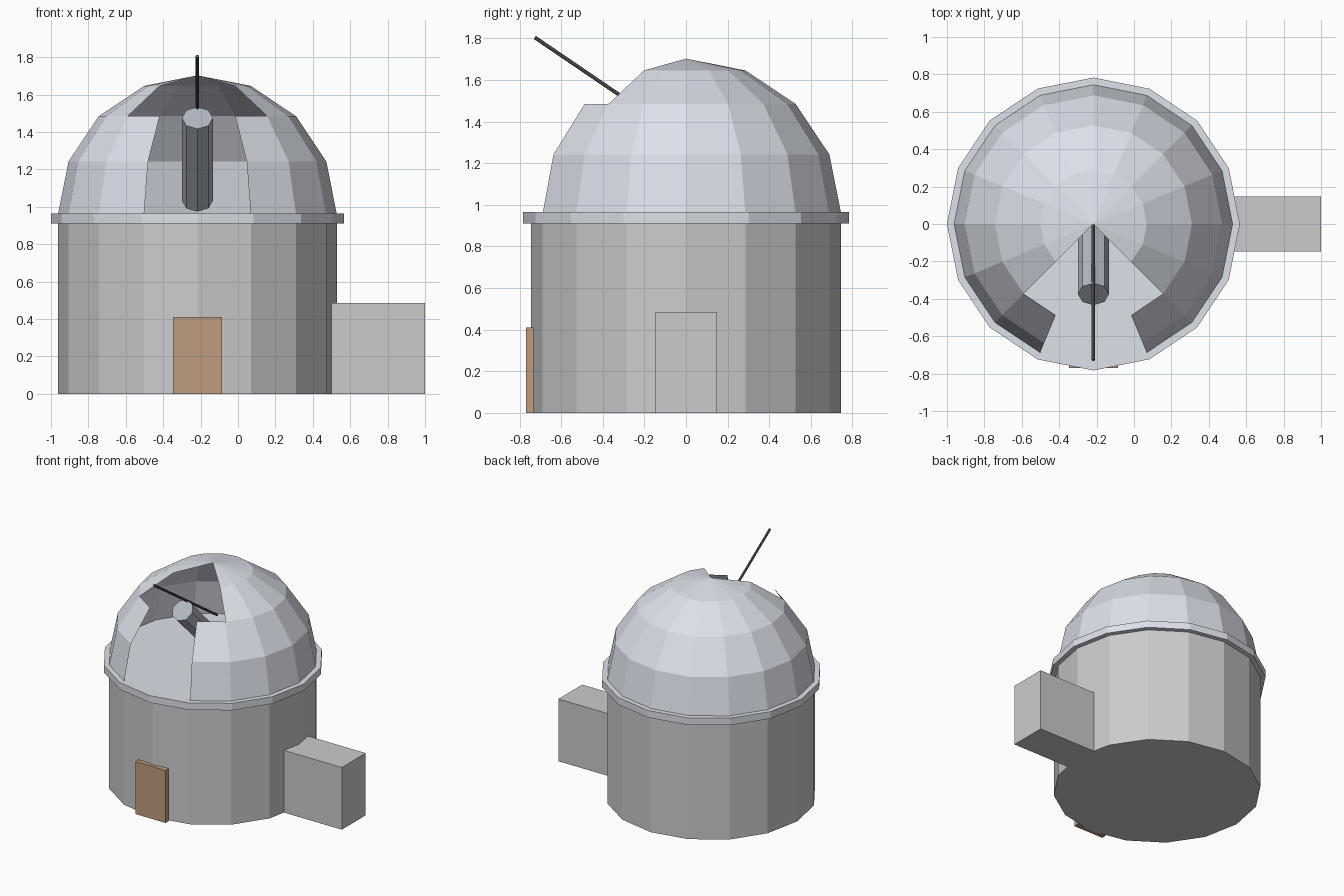
import bpy, bmesh, math
from mathutils import Vector, Matrix

if "Cube" in bpy.data.objects:
    bpy.data.objects.remove(bpy.data.objects["Cube"])

CX = -0.217      # axis of the round building
R = 0.746        # drum and dome radius
SIDES = 16


def material(name, rgb):
    m = bpy.data.materials.new(name)
    m.diffuse_color = (*rgb, 1)
    m.use_nodes = True
    m.node_tree.nodes["Principled BSDF"].inputs["Base Color"].default_value = m.diffuse_color
    return m


def finish(bm, name, mat=None):
    bmesh.ops.recalc_face_normals(bm, faces=bm.faces)
    me = bpy.data.meshes.new(name)
    bm.to_mesh(me)
    bm.free()
    ob = bpy.data.objects.new(name, me)
    bpy.context.collection.objects.link(ob)
    if mat:
        me.materials.append(mat)
    return ob


def rod(name, a, b, r, sides, mat=None):
    """Closed prism running from point a to point b."""
    a, b = Vector(a), Vector(b)
    d = b - a
    turn = Vector((0, 0, 1)).rotation_difference(d).to_matrix().to_4x4()
    bm = bmesh.new()
    bmesh.ops.create_cone(bm, cap_ends=True, segments=sides, radius1=r, radius2=r,
                          depth=d.length, matrix=Matrix.Translation((a + b) / 2) @ turn)
    return finish(bm, name, mat)


def box(name, lo, hi, mat=None):
    lo, hi = Vector(lo), Vector(hi)
    bm = bmesh.new()
    bmesh.ops.create_cube(bm, size=1, matrix=Matrix.Translation((lo + hi) / 2)
                          @ Matrix.Diagonal((*(hi - lo), 1)))
    return finish(bm, name, mat)


metal = material("dome_metal", (0.72, 0.75, 0.82))
dark = material("telescope_grey", (0.45, 0.48, 0.54))
black = material("dark_metal", (0.12, 0.12, 0.13))
brown = material("door_wood", (0.52, 0.34, 0.21))

# Round building and the rim that carries the dome
rod("drum_wall", (CX, 0, 0), (CX, 0, 0.92), R, SIDES)
rod("dome_rim", (CX, 0, 0.91), (CX, 0, 0.965), 0.783, SIDES, metal)

# Open-shell dome; the slit is narrow in the lower rows and wide in the upper rows
bm = bmesh.new()
Z0 = 0.957
rings = []
for row in range(4):
    t = math.radians(22.5 * row)
    r, z = R * math.cos(t), Z0 + R * math.sin(t)
    rings.append([bm.verts.new((CX + r * math.sin(i * math.tau / SIDES),
                                -r * math.cos(i * math.tau / SIDES), z))
                  for i in range(SIDES)])
apex = bm.verts.new((CX, 0, Z0 + R))
for row in range(4):
    gap = 1 if row < 2 else 2
    for i in range(gap, SIDES - gap):
        j = (i + 1) % SIDES
        if row < 3:
            bm.faces.new((rings[row][i], rings[row][j], rings[row + 1][j], rings[row + 1][i]))
        else:
            bm.faces.new((rings[3][i], rings[3][j], apex))
bmesh.ops.delete(bm, geom=[v for v in bm.verts if not v.link_faces], context='VERTS')
finish(bm, "dome_shell", metal)

# Telescope tube and the thin boom through the slit
rod("telescope_tube", (CX, 0.067, 1.033), (CX, -0.375, 1.475), 0.083, 8, dark)
rod("slit_boom", (CX, 0.05, 1.277), (CX, -0.727, 1.805), 0.009, 8, black)

# Front door and side annex
box("door", (CX - 0.131, -0.77, 0), (CX + 0.131, -0.732, 0.41), brown)
box("side_annex", (0.48, -0.147, 0), (1.0, 0.147, 0.486))
